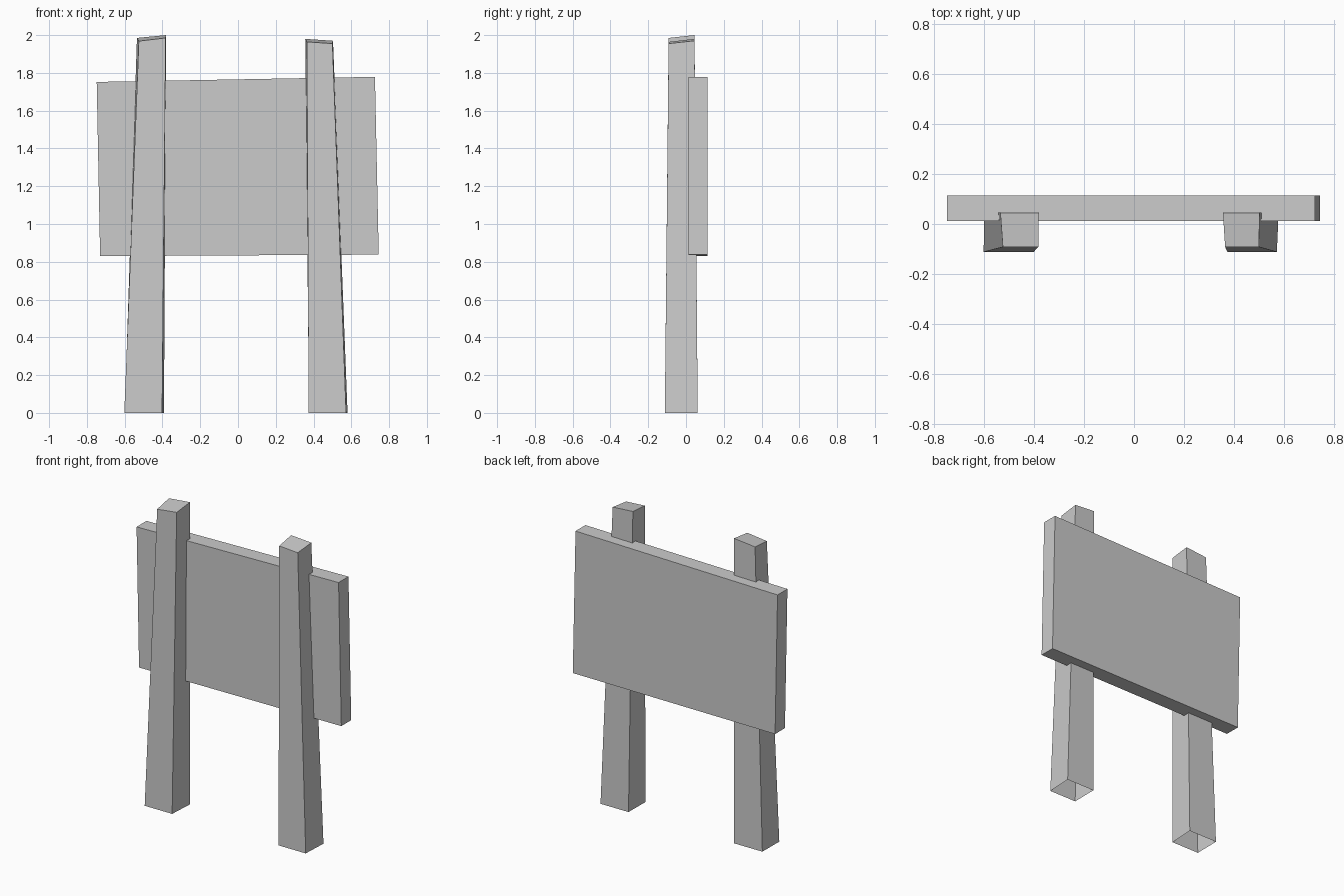
import bpy
import bmesh

cube = bpy.data.objects.get("Cube")
if cube:
    bpy.data.objects.remove(cube, do_unlink=True)

grey = bpy.data.materials.new("plain grey")
grey.use_nodes = True
COLOUR = (0.6, 0.6, 0.6, 1.0)
grey.diffuse_color = COLOUR
grey.node_tree.nodes["Principled BSDF"].inputs["Base Color"].default_value = COLOUR


def loft(name, start, end, cap_start=True):
    """Join two four-cornered outlines into a flat-sided solid."""
    bm = bmesh.new()
    a = [bm.verts.new(p) for p in start]
    b = [bm.verts.new(p) for p in end]
    for i in range(4):
        j = (i + 1) % 4
        bm.faces.new((a[i], a[j], b[j], b[i]))
    bm.faces.new(b)
    if cap_start:
        bm.faces.new(a[::-1])
    bm.normal_update()
    mesh = bpy.data.meshes.new(name)
    bm.to_mesh(mesh)
    bm.free()
    mesh.materials.append(grey)
    obj = bpy.data.objects.new(name, mesh)
    bpy.context.collection.objects.link(obj)
    return obj


def post(name, foot, head, heights):
    """Tapered post, open underneath; x pairs are front left to right, then back."""
    fx, hx = foot, head
    bottom = [(fx[0], -0.112, 0), (fx[1], -0.112, 0),
              (fx[2], 0.062, 0), (fx[3], 0.062, 0)]
    top = [(x, y, z) for x, y, z in zip(hx, (-0.092, -0.092, 0.045, 0.045), heights)]
    return loft(name, bottom, top, cap_start=False)


# Leaning posts with slanted tops
post("right_post", (-0.602, -0.402, -0.392, -0.600),
     (-0.525, -0.383, -0.381, -0.535), (1.968, 1.985, 2.0, 1.985))
post("left_post", (0.374, 0.572, 0.580, 0.376),
     (0.365, 0.500, 0.503, 0.356), (1.964, 1.955, 1.97, 1.98))

# Slightly skewed board behind the posts
outline = [(-0.73, 0.83), (0.745, 0.838), (0.725, 1.779), (-0.748, 1.752)]
loft("board", [(x, 0.115, z) for x, z in outline],
     [(x, 0.012, z) for x, z in outline])
